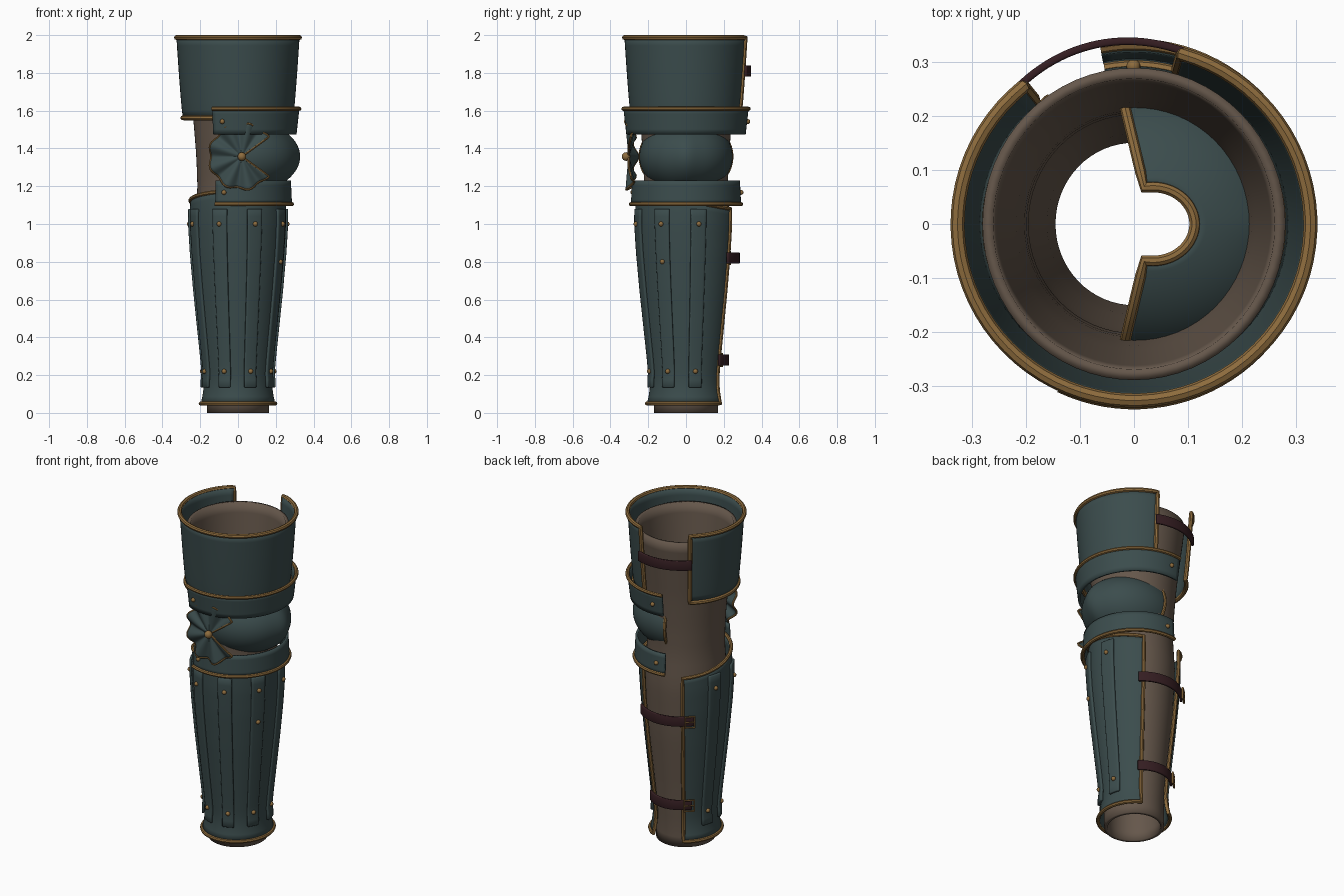
import bpy, math
from mathutils import Vector

if "Cube" in bpy.data.objects:
    bpy.data.objects.remove(bpy.data.objects["Cube"])

def mat(name, c):
    m = bpy.data.materials.new(name)
    m.diffuse_color = (*c, 1)
    m.use_nodes = True
    m.node_tree.nodes["Principled BSDF"].inputs["Base Color"].default_value = m.diffuse_color
    return m

TEAL = mat("teal_steel", (0.044, 0.073, 0.074))
GOLD = mat("bronze_trim", (0.27, 0.15, 0.047))
LEATHER = mat("brown_sleeve", (0.13, 0.095, 0.07))
STRAP = mat("maroon_strap", (0.036, 0.013, 0.016))
rad = math.radians

def radius(prof, z):
    """Smoothly interpolated radius of a (z, r) profile."""
    if z <= prof[0][0]:
        return prof[0][1]
    for (z0, r0), (z1, r1) in zip(prof, prof[1:]):
        if z <= z1:
            return r0 + (r1 - r0) * (z - z0) / (z1 - z0)
    return prof[-1][1]

def pt(r, deg, z, sy=1.0):
    return Vector((r * math.cos(rad(deg)), r * sy * math.sin(rad(deg)), z))

def add(name, mesh, m):
    o = bpy.data.objects.new(name, mesh)
    bpy.context.collection.objects.link(o)
    mesh.materials.clear()
    mesh.materials.append(m)
    bpy.context.view_layer.objects.active = o
    bpy.ops.object.select_all(action='DESELECT')
    o.select_set(True)
    bpy.ops.object.shade_smooth_by_angle(angle=rad(40))
    return o

def sheet(name, f, nu, nv, m, thick, closed=False, offset=-1):
    """Grid surface f(u, v) with thickness."""
    cols = nu if closed else nu + 1
    verts = [f(i / nu, j / nv) for i in range(cols) for j in range(nv + 1)]
    faces = []
    for i in range(nu):
        a, b = i * (nv + 1), ((i + 1) % cols) * (nv + 1)
        faces += [(a + j, b + j, b + j + 1, a + j + 1) for j in range(nv)]
    me = bpy.data.meshes.new(name)
    me.from_pydata(verts, [], faces)
    o = add(name, me, m)
    s = o.modifiers.new("thickness", 'SOLIDIFY')
    s.thickness, s.offset = thick, offset
    return o

def tube(name, pts, r, m, closed=False):
    cu = bpy.data.curves.new(name, 'CURVE')
    cu.dimensions, cu.bevel_depth, cu.bevel_resolution = '3D', r, 2
    cu.use_fill_caps = True
    sp = cu.splines.new('POLY')
    sp.points.add(len(pts) - 1)
    for p, q in zip(sp.points, pts):
        p.co = (*q, 1)
    sp.use_cyclic_u = closed
    tmp = bpy.data.objects.new("tmp", cu)
    bpy.context.collection.objects.link(tmp)
    dg = bpy.context.evaluated_depsgraph_get()
    me = bpy.data.meshes.new_from_object(tmp.evaluated_get(dg))
    bpy.data.objects.remove(tmp)
    return add(name, me, m)

def edge(f, n=64, nv=20):
    """Closed outline of a sheet f."""
    return ([f(i / n, 0) for i in range(n)] + [f(1, j / nv) for j in range(nv)] +
            [f(1 - i / n, 1) for i in range(n)] + [f(0, 1 - j / nv) for j in range(nv)])

def rivet(name, p, r=0.013):
    bpy.ops.mesh.primitive_uv_sphere_add(segments=14, ring_count=8, radius=r, location=p)
    o = bpy.context.object
    o.name = name
    o.data.materials.append(GOLD)
    bpy.ops.object.shade_smooth()
    return o

# leather sleeve lining
SLEEVE = [(0, .165), (.12, .165), (.35, .18), (.7, .212), (1.0, .226), (1.2, .215),
          (1.35, .22), (1.55, .236), (1.92, .28)]
sheet("leather_sleeve", lambda u, v: pt(radius(SLEEVE, 1.92 * v), 360 * u, 1.92 * v, 1.03),
      64, 32, LEATHER, 0.02, closed=True)

# forearm plate, open at the back, with higher front edge
FORE = [(.05, .197), (.09, .188), (.14, .181), (.2, .182), (.3, .191), (.45, .207),
        (.65, .228), (.85, .246), (1.0, .255), (1.1, .254), (1.2, .243)]
def fore(u, v):
    a = -238 + 299 * u
    top = 1.125 - 0.05 * math.sin(rad(a))
    z = 0.05 + (top - 0.05) * v
    return pt(radius(FORE, z), a, z, 1.05)
sheet("forearm_plate", fore, 72, 30, TEAL, 0.012)
tube("forearm_trim", edge(fore), 0.011, GOLD, True)

# raised splints with rivets
for k in range(6):
    c = -196 + 42 * k
    def splint(u, v):
        z = 0.135 + 0.945 * v
        half = (0.031 + 0.009 * v) / radius(FORE, z)
        r = max(radius(FORE, z), 0.187 if z < 0.2 else 0) + 0.012
        return pt(r, c + math.degrees(half) * (2 * u - 1), z, 1.05)
    o = sheet(f"splint_{k}", splint, 6, 24, TEAL, 0.016)
    b = o.modifiers.new("soft_edge", 'BEVEL')
    b.width, b.segments = 0.003, 1
    for z in [0.22, 1.0] + ([0.8] if k == 4 else []):
        rivet(f"splint_rivet_{k}", pt(radius(FORE, z) + 0.013, c, z, 1.05))

# upper arm cuff, open at the back
def cuff(u, v):
    return pt(0.292 + 0.034 * v ** 0.8, -231 + 305 * u, 1.562 + 0.425 * v)
sheet("upper_cuff", cuff, 72, 10, TEAL, 0.012)
tube("upper_cuff_trim", edge(cuff), 0.013, GOLD, True)

# elbow lames above and below the cop
for name, z0, z1, r0, r1, tv in [("upper_lame", 1.475, 1.61, .31, .325, 1),
                                 ("lower_lame", 1.105, 1.23, .286, .28, 0)]:
    def lame(u, v):
        return pt(r0 + (r1 - r0) * v, -115 + 216 * u, z0 + (z1 - z0) * v, 1.02)
    sheet(name, lame, 56, 5, TEAL, 0.014)
    tube(name + "_trim", [lame(i / 56, tv) for i in range(57)], 0.011, GOLD)
    for u in (0.046, 0.95):
        p = lame(u, 0.5)
        rivet(name + "_rivet", p * 1.0 + Vector((p.x, p.y, 0)) * 0.01)

# elbow cop: half dome curling inward, with a soft keel
def cop(u, v):
    a = -102 + 204 * u
    t = rad(-74 + 148 * v)
    c = math.cos(t)
    keel = 0.016 * math.exp(-(a / 14) ** 2) * c ** 3
    return Vector((0.035 + (0.278 * c + keel) * math.cos(rad(a)),
                   0.247 * c * math.sin(rad(a)), 1.357 + 0.2 * math.sin(t)))
sheet("elbow_cop", cop, 60, 32, TEAL, 0.01)
tube("elbow_cop_trim", edge(cop), 0.01, GOLD, True)

# fluted fan wing on the front of the elbow
def fan(u, v):
    a = rad(36 + 288 * u)
    wave = math.cos(7 * 2 * math.pi * u)
    rho = 0.012 + (0.158 + 0.008 * wave) * v
    x, z = rho * math.cos(a), rho * math.sin(a)
    y = -0.302 - 0.016 * v * wave + 1.3 * x * x
    return Vector((0.02 + x, y, 1.357 + z))
sheet("fan_wing", fan, 112, 12, TEAL, 0.008, offset=0)
tube("fan_trim", edge(fan, 112, 8), 0.006, GOLD, True)
rivet("fan_boss", (0.02, -0.317, 1.357), 0.023)

# straps across the back opening, buckles on the lower two
def strap(name, z, r, a0, a1, sy):
    h = 0.03
    def f(u, v):
        lift = 0.008 * math.sin(math.pi * u)
        return pt(r + lift, a0 + (a1 - a0) * u, z - h + 2 * h * v, sy)
    o = sheet(name, f, 24, 2, STRAP, 0.014)
    b = o.modifiers.new("soft_edge", 'BEVEL')
    b.width, b.segments = 0.004, 2

strap("upper_strap", 1.81, 0.338, 72, 131, 1.0)
for name, z in [("middle_strap", 0.82), ("lower_strap", 0.28)]:
    r = radius(FORE, z) + 0.02
    strap(name, z, r, 54, 136, 1.05)
    da = math.degrees(0.026 / r)
    ring = [pt(r + 0.01, 131 + s * da, z + t * 0.033, 1.05)
            for s, t in [(-1, -1), (1, -1), (1, 1), (-1, 1)]]
    tube(name + "_buckle", ring, 0.006, GOLD, True)
    tube(name + "_prong", [pt(r + 0.012, 131 - da, z, 1.05), pt(r + 0.012, 131 + da, z, 1.05)],
         0.004, GOLD)
